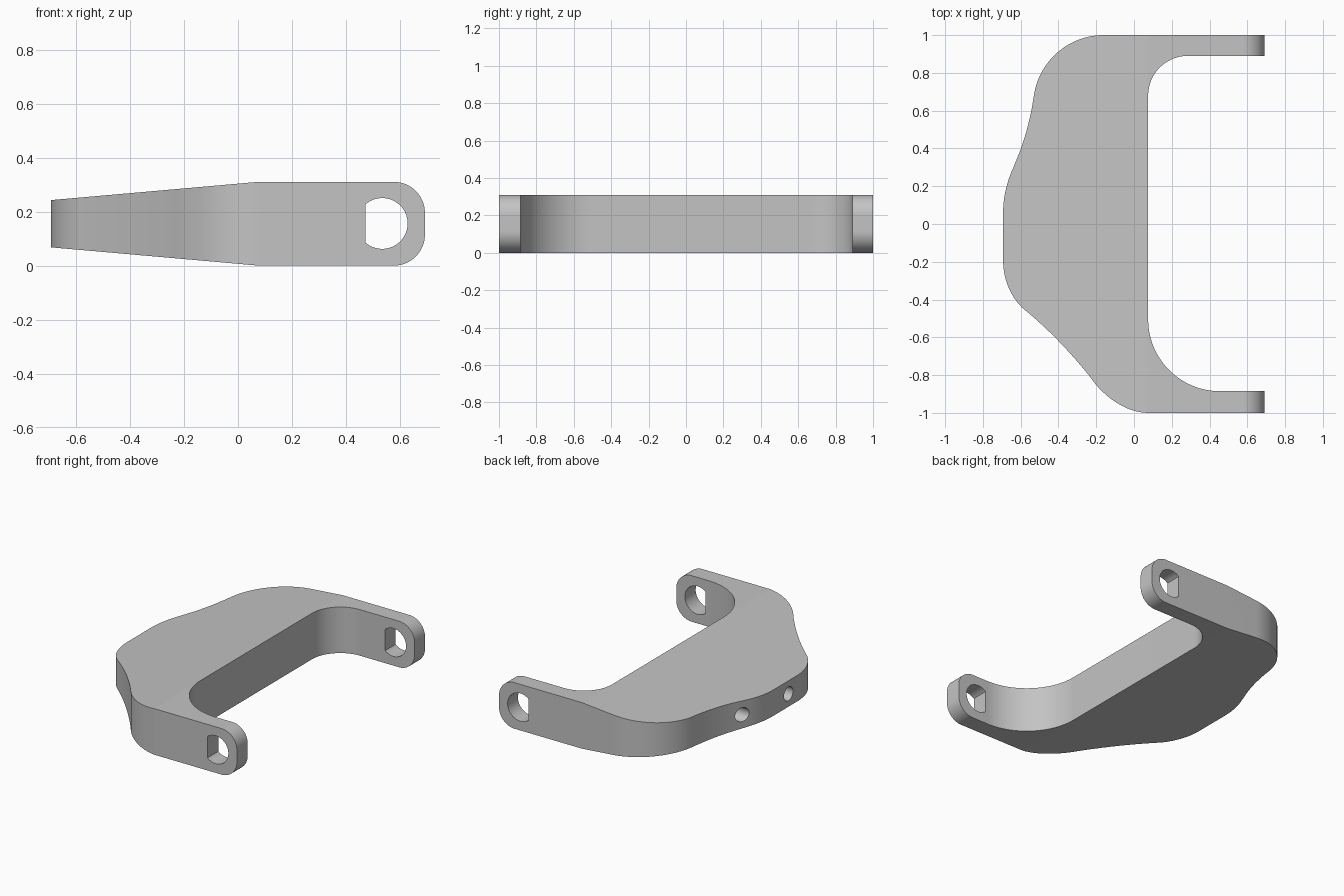
import bpy, bmesh, math
from mathutils import Vector

if "Cube" in bpy.data.objects:
    bpy.data.objects.remove(bpy.data.objects["Cube"], do_unlink=True)

grey = bpy.data.materials.new("plain grey")
grey.use_nodes = True
colour = (0.55, 0.55, 0.55, 1)
grey.diffuse_color = colour
grey.node_tree.nodes["Principled BSDF"].inputs["Base Color"].default_value = colour


def bend(start, corner, end, n=32):
    """Near-circular curve tangent to the two lines that meet at corner."""
    a, c, b = Vector(start), Vector(corner), Vector(end)
    turn = (c - a).angle(b - c)
    k = 4 / 3 * math.tan(turn / 4) / math.tan(turn / 2)
    p, q = a.lerp(c, k), b.lerp(c, k)
    pts = []
    for i in range(n + 1):
        t = i / n
        s = 1 - t
        pts.append(a * s**3 + p * 3 * s * s * t + q * 3 * s * t * t + b * t**3)
    return pts


def arc(cx, cy, r, first, last, n=96):
    angles = [math.radians(first + (last - first) * i / n) for i in range(n + 1)]
    return [Vector((cx + r * math.cos(t), cy + r * math.sin(t))) for t in angles]


def prism(name, outline, place, low, high):
    """Extrude a 2D outline; place(u, v, w) puts it in space."""
    bm = bmesh.new()
    base = bm.faces.new([bm.verts.new(place(p[0], p[1], low)) for p in outline])
    top = bmesh.ops.extrude_face_region(bm, geom=[base])["geom"]
    shift = Vector(place(0, 0, high)) - Vector(place(0, 0, low))
    bmesh.ops.translate(bm, vec=shift, verts=[g for g in top if isinstance(g, bmesh.types.BMVert)])
    bmesh.ops.remove_doubles(bm, verts=bm.verts, dist=1e-5)
    bmesh.ops.recalc_face_normals(bm, faces=bm.faces)
    mesh = bpy.data.meshes.new(name)
    bm.to_mesh(mesh)
    bm.free()
    mesh.materials.append(grey)
    obj = bpy.data.objects.new(name, mesh)
    bpy.context.collection.objects.link(obj)
    return obj


def cut(target, tool, operation):
    tool.hide_render = True
    mod = target.modifiers.new(tool.name, "BOOLEAN")
    mod.operation, mod.object, mod.solver = operation, tool, "EXACT"
    bpy.context.view_layer.objects.active = target
    bpy.ops.object.modifier_apply(modifier=mod.name)
    bpy.data.objects.remove(tool, do_unlink=True)


def along_z(u, v, w):
    return (u, v, w)


def along_y(u, v, w):
    return (u, w, v)


def along_x(u, v, w):
    return (w, u, v)


# Plan outline: back arm, waisted outer side, front arm, inner opening
plan = [(0.8, 1)]
plan += bend((-0.16, 1), (-0.483, 1), (-0.53, 0.68))
plan += bend((-0.53, 0.68), (-0.555, 0.51), (-0.61, 0.37))
plan += bend((-0.647, 0.28), (-0.693, 0.17), (-0.693, 0.06))
plan += bend((-0.693, -0.19), (-0.693, -0.345), (-0.59, -0.445))
plan += bend((-0.59, -0.445), (-0.41, -0.59), (-0.24, -0.80))
plan += bend((-0.21, -0.84), (-0.08, -1), (0.08, -1))
plan += [(0.8, -1), (0.8, -0.885)]
plan += bend((0.455, -0.885), (0.075, -0.885), (0.075, -0.505))
plan += bend((0.075, 0.68), (0.075, 0.89), (0.285, 0.89))
plan += [(0.8, 0.89)]
bracket = prism("bracket", plan, along_z, -0.2, 0.5)

# Side profile: tapered towards the outer side, rounded arm tips
side = [(-0.8, 0.077), (0.075, 0)]
side += arc(0.577, 0.115, 0.115, -90, 0, 32) + arc(0.577, 0.195, 0.115, 0, 90, 32)
side += [(0.075, 0.31), (-0.8, 0.233)]
cut(bracket, prism("side_profile", side, along_y, -1.2, 1.2), "INTERSECT")

# Flat-sided pivot hole through both arms
pivot = arc(0.534, 0.156, 0.094, -130.5, 130.5)
cut(bracket, prism("pivot_hole", pivot, along_y, -1.3, 1.3), "DIFFERENCE")

# Two blind screw holes in the outer side
for y in (-0.1, 0.31):
    ring = arc(y, 0.155, 0.047, 0, 360)[:-1]
    cut(bracket, prism("screw_hole", ring, along_x, -0.9, -0.4), "DIFFERENCE")

bpy.ops.object.select_all(action="DESELECT")
bracket.select_set(True)
bpy.context.view_layer.objects.active = bracket
bpy.ops.object.shade_smooth_by_angle(angle=math.radians(4.6))
